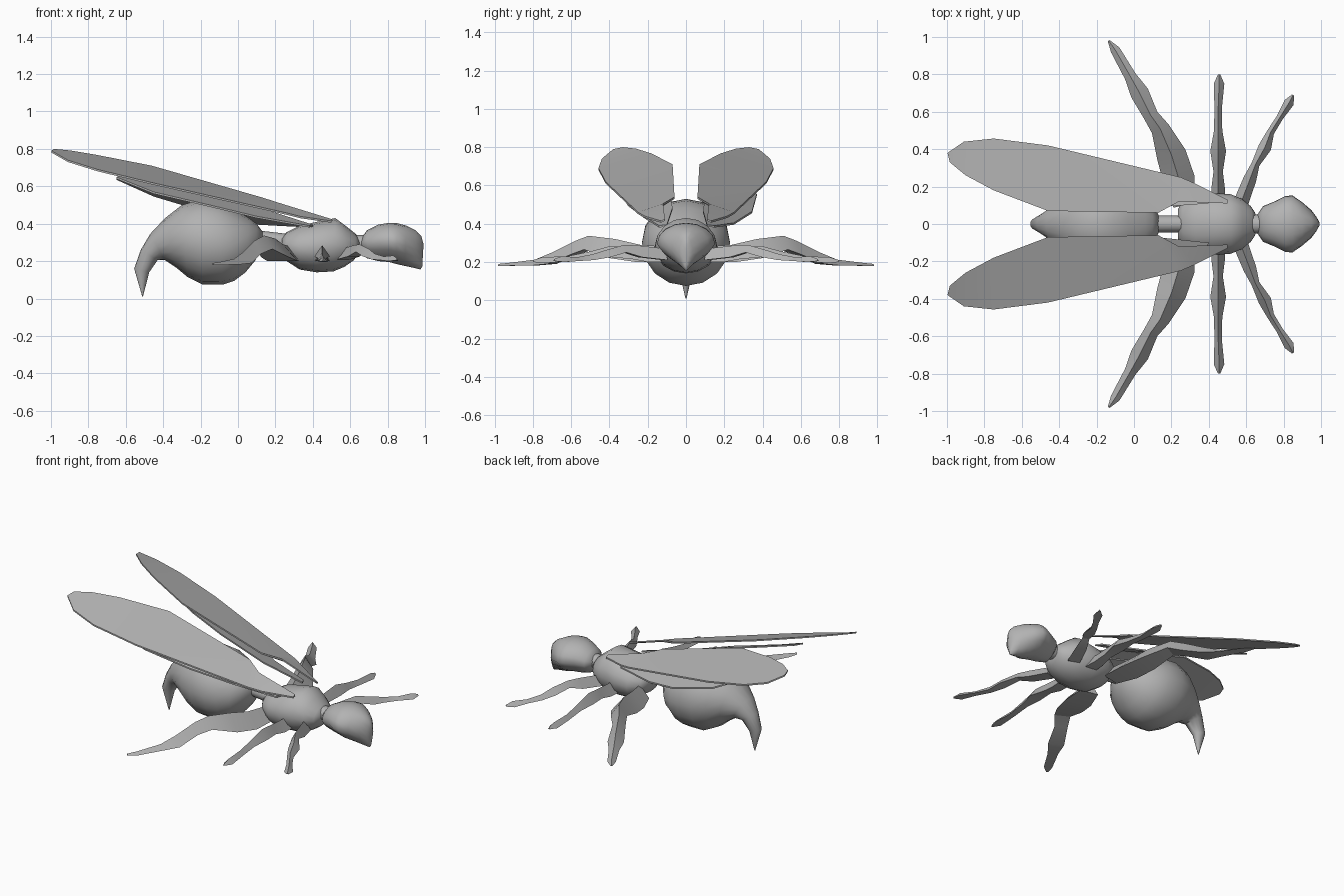
import bpy, bmesh, math
from mathutils import Vector

grey = bpy.data.materials.new("plain grey")
grey.diffuse_color = (0.45, 0.45, 0.45, 1)


def make(name, bm, angle=40):
    """Turn a bmesh into a shaded object."""
    mesh = bpy.data.meshes.new(name)
    bm.to_mesh(mesh)
    bm.free()
    mesh.materials.append(grey)
    ob = bpy.data.objects.new(name, mesh)
    bpy.context.collection.objects.link(ob)
    bpy.ops.object.select_all(action='DESELECT')
    ob.select_set(True)
    bpy.context.view_layer.objects.active = ob
    bpy.ops.object.shade_smooth_by_angle(angle=math.radians(angle))
    return ob


def skin(rings):
    """Bridge closed rings of points and cap both ends."""
    bm = bmesh.new()
    loops = [[bm.verts.new(p) for p in ring] for ring in rings]
    n = len(loops[0])
    for a, b in zip(loops, loops[1:]):
        for i in range(n):
            j = (i + 1) % n
            bm.faces.new((a[i], a[j], b[j], b[i]))
    bm.faces.new(loops[0])
    bm.faces.new(loops[-1][::-1])
    bmesh.ops.recalc_face_normals(bm, faces=bm.faces)
    return bm


def body(name, sections, sides=16, pinch=0.0):
    """Loft ovals; each section is top x, z, bottom x, z, half width."""
    rings = []
    for xt, zt, xb, zb, w in sections:
        mid = Vector(((xt + xb) / 2, 0, (zt + zb) / 2))
        up = Vector(((xt - xb) / 2, 0, (zt - zb) / 2))
        ring = []
        for i in range(sides):
            a = math.tau * i / sides
            narrow = 1 - pinch * max(0, -math.sin(a))
            ring.append(mid + up * math.sin(a)
                        + Vector((0, w * math.cos(a) * narrow, 0)))
        rings.append(ring)
    return make(name, skin(rings), 50)


def mirror(ob):
    ob.modifiers.new("mirror", 'MIRROR').use_axis = (False, True, False)


def leg(name, path):
    """Triangular limb; each point is x, y, base z, half width, height."""
    rings = []
    for i, (x, y, z, w, h) in enumerate(path):
        a, b = path[max(i - 1, 0)], path[min(i + 1, len(path) - 1)]
        side = Vector((b[1] - a[1], a[0] - b[0], 0)).normalized()
        p = Vector((x, y, z))
        rings.append([p + side * w, p + Vector((0, 0, h)), p - side * w])
    mirror(make(name, skin(rings), 25))


def wing(name, inner, outer, thick=0.01):
    """Thin blade with crisp rims between an inner and an outer edge."""
    up = Vector((0, 0, thick / 2))
    rings = []
    for p, q in zip(inner, outer):
        p, q = Vector(p), Vector(q)
        rings.append([p + up, q + up, q - up, p - up])
    return make(name, skin(rings), 35)


# Abdomen curling down into the stinger
body("abdomen", [
    (0.13, 0.36, 0.13, 0.27, 0.05), (0.10, 0.40, 0.09, 0.20, 0.11),
    (0.06, 0.43, 0.04, 0.14, 0.165), (-0.03, 0.485, -0.02, 0.095, 0.21),
    (-0.11, 0.52, -0.08, 0.075, 0.23), (-0.20, 0.53, -0.19, 0.075, 0.23),
    (-0.30, 0.50, -0.27, 0.115, 0.20), (-0.39, 0.43, -0.33, 0.165, 0.15),
    (-0.47, 0.345, -0.39, 0.205, 0.095), (-0.52, 0.26, -0.43, 0.205, 0.06),
    (-0.555, 0.16, -0.475, 0.14, 0.035), (-0.512, 0.01, -0.508, 0.01, 0.003)])

# Waist and neck
body("waist", [(0.10, 0.365, 0.10, 0.275, 0.045), (0.27, 0.345, 0.27, 0.255, 0.045)], 12)
body("neck", [(0.62, 0.34, 0.62, 0.25, 0.05), (0.70, 0.34, 0.70, 0.25, 0.05)], 12)

# Thorax
body("thorax", [
    (0.235, 0.325, 0.235, 0.24, 0.08), (0.26, 0.355, 0.26, 0.20, 0.12),
    (0.33, 0.39, 0.33, 0.155, 0.16), (0.42, 0.41, 0.42, 0.14, 0.165),
    (0.52, 0.43, 0.51, 0.145, 0.16), (0.58, 0.385, 0.57, 0.17, 0.135),
    (0.63, 0.345, 0.62, 0.205, 0.095), (0.65, 0.315, 0.645, 0.25, 0.06)])

# Head with a pointed jaw
body("head", [
    (0.66, 0.325, 0.66, 0.26, 0.05), (0.69, 0.365, 0.69, 0.215, 0.095),
    (0.75, 0.395, 0.75, 0.20, 0.12), (0.81, 0.405, 0.81, 0.195, 0.15),
    (0.85, 0.403, 0.845, 0.185, 0.152), (0.90, 0.39, 0.89, 0.175, 0.12),
    (0.95, 0.365, 0.945, 0.163, 0.075), (0.98, 0.335, 0.975, 0.155, 0.035),
    (0.992, 0.29, 0.985, 0.17, 0.012)], pinch=0.35)

# Legs
leg("front_leg", [
    (0.57, 0.11, 0.21, 0.04, 0.06), (0.62, 0.24, 0.225, 0.035, 0.06),
    (0.65, 0.32, 0.25, 0.022, 0.04), (0.70, 0.41, 0.225, 0.035, 0.04),
    (0.73, 0.49, 0.21, 0.02, 0.03), (0.78, 0.57, 0.205, 0.018, 0.02),
    (0.83, 0.65, 0.20, 0.027, 0.03), (0.85, 0.69, 0.205, 0.006, 0.01)])
leg("middle_leg", [
    (0.45, 0.12, 0.20, 0.04, 0.07), (0.45, 0.20, 0.20, 0.035, 0.07),
    (0.45, 0.28, 0.215, 0.025, 0.06), (0.45, 0.39, 0.225, 0.042, 0.06),
    (0.45, 0.50, 0.215, 0.022, 0.04), (0.45, 0.62, 0.20, 0.02, 0.03),
    (0.455, 0.75, 0.195, 0.028, 0.03), (0.455, 0.80, 0.20, 0.006, 0.01)])
leg("rear_leg", [
    (0.27, 0.10, 0.20, 0.06, 0.08), (0.24, 0.24, 0.20, 0.085, 0.09),
    (0.20, 0.37, 0.22, 0.08, 0.10), (0.14, 0.51, 0.265, 0.05, 0.072),
    (0.09, 0.58, 0.24, 0.04, 0.07), (0.03, 0.70, 0.19, 0.05, 0.06),
    (-0.02, 0.79, 0.182, 0.032, 0.03), (-0.10, 0.93, 0.18, 0.026, 0.015),
    (-0.135, 0.98, 0.18, 0.006, 0.01)])

# Fore wings, sloping down toward the outer edge
mirror(wing("fore_wing",
    [(0.50, 0.11, 0.42), (0.24, 0.12, 0.50), (0.13, 0.06, 0.535), (-0.46, 0.07, 0.705),
     (-0.75, 0.18, 0.762), (-0.90, 0.26, 0.787), (-0.985, 0.33, 0.795)],
    [(0.50, 0.13, 0.41), (0.33, 0.215, 0.435), (0.25, 0.25, 0.455), (-0.46, 0.42, 0.615),
     (-0.75, 0.457, 0.685), (-0.91, 0.44, 0.735), (-0.997, 0.38, 0.785)]))

# Hind wings: the left one hangs a little lower than the right one
wing("left_hind_wing",
     [(0.40, 0.11, 0.39), (0.12, 0.09, 0.46), (-0.20, 0.10, 0.56),
      (-0.45, 0.15, 0.625), (-0.63, 0.24, 0.655)],
     [(0.38, 0.15, 0.385), (0.10, 0.25, 0.40), (-0.15, 0.345, 0.46),
      (-0.45, 0.37, 0.55), (-0.65, 0.29, 0.64)])
wing("right_hind_wing",
     [(0.40, -0.10, 0.39), (0.12, -0.07, 0.48), (-0.20, -0.09, 0.575),
      (-0.45, -0.15, 0.63), (-0.63, -0.24, 0.655)],
     [(0.38, -0.14, 0.385), (0.10, -0.22, 0.435), (-0.15, -0.30, 0.495),
      (-0.45, -0.35, 0.565), (-0.65, -0.31, 0.645)])
